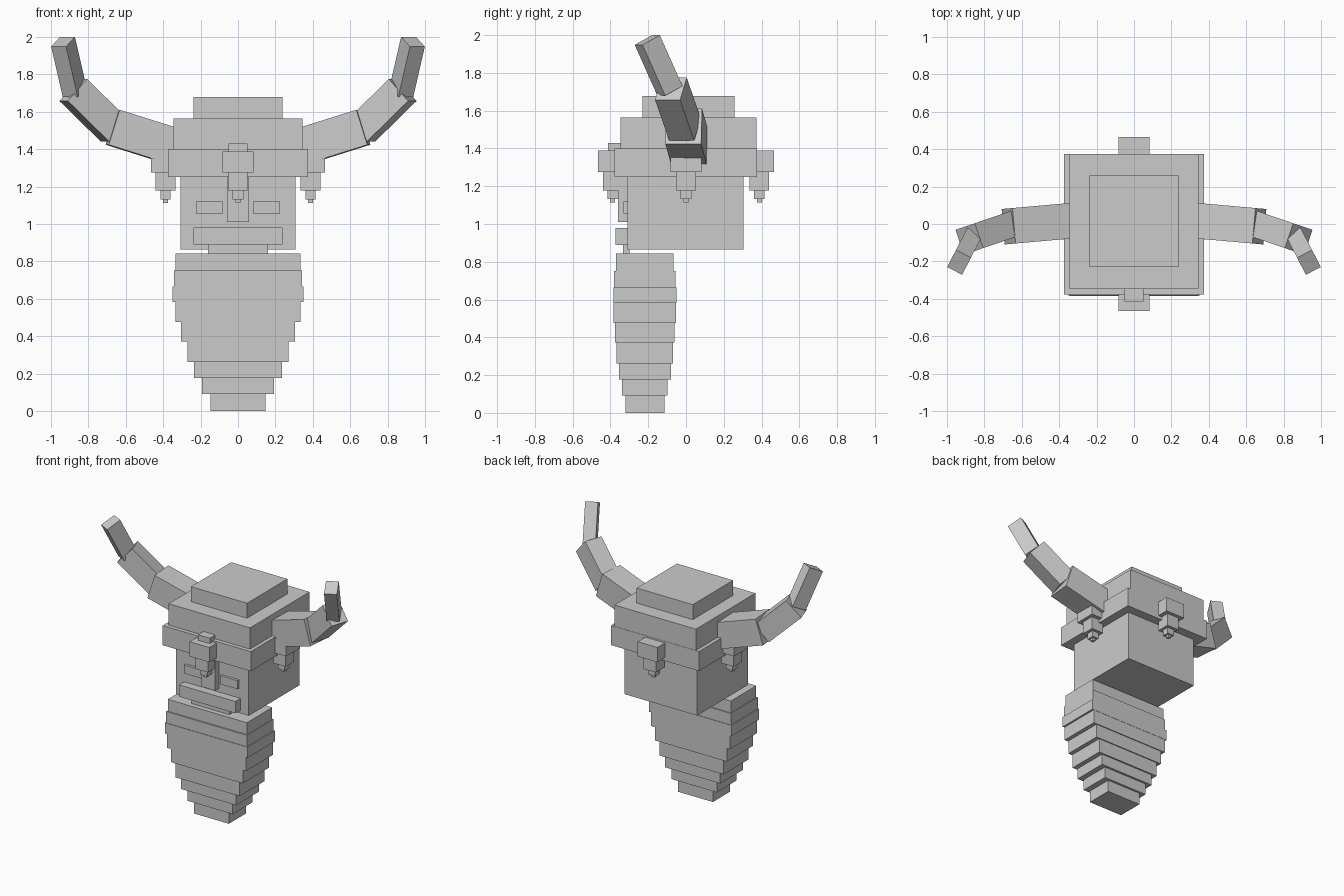
import bpy
from mathutils import Matrix, Vector

old = bpy.data.objects.get("Cube")
if old:
    bpy.data.objects.remove(old, do_unlink=True)

# Single stone colour
stone = bpy.data.materials.new("grey_stone")
stone.use_nodes = True
colour = (0.6, 0.6, 0.6, 1)
stone.diffuse_color = colour
stone.node_tree.nodes["Principled BSDF"].inputs["Base Color"].default_value = colour


def cube(name, matrix):
    bpy.ops.mesh.primitive_cube_add(size=1)
    ob = bpy.context.object
    ob.name = name
    ob.data.transform(matrix)
    ob.data.materials.append(stone)
    return ob


def box(name, x, y, z):
    """Box from its (low, high) limits on each axis."""
    lo, hi = Vector((x[0], y[0], z[0])), Vector((x[1], y[1], z[1]))
    return cube(name, Matrix.Translation((lo + hi) / 2) @ Matrix.Diagonal((*(hi - lo), 1)))


def beam(name, start, end, width, height):
    """Box along a line, kept level across its width."""
    a, b = Vector(start), Vector(end)
    along = (b - a).normalized()
    across = along.cross(Vector((0, 0, 1))).normalized()
    up = across.cross(along)
    turn = Matrix((across, along, up)).transposed().to_4x4()
    size = Matrix.Diagonal((width, (b - a).length, height, 1))
    return cube(name, Matrix.Translation((a + b) / 2) @ turn @ size)


def sym(half):
    return (-half, half)


# Head, band and stacked crown
box("head", sym(0.308), (-0.31, 0.305), (0.865, 1.26))
box("head_band", sym(0.373), (-0.378, 0.375), (1.25, 1.4))
box("crown_block", sym(0.345), (-0.347, 0.373), (1.4, 1.563))
box("crown_cap", sym(0.238), (-0.23, 0.258), (1.563, 1.678))

# Face
box("nose", sym(0.058), (-0.36, -0.3), (1.01, 1.26))
box("mouth", sym(0.238), (-0.372, -0.3), (0.89, 0.98))
box("teeth", sym(0.16), (-0.333, -0.3), (0.843, 0.9))
for side, s in (("left", 1), ("right", -1)):
    box(side + "_eye", sorted((s * 0.08, s * 0.225)), (-0.33, -0.3), (1.055, 1.12))

# Stepped pendants on all four sides: half width, inner, outer, bottom, top
pendant = [
    (0.083, 0.36, 0.466, 1.275, 1.388),
    (0.052, 0.335, 0.44, 1.178, 1.275),
    (0.03, 0.36, 0.415, 1.132, 1.178),
    (0.013, 0.375, 0.402, 1.113, 1.132),
]
for i, (half, inner, outer, low, high) in enumerate(pendant):
    for side, s in (("left", 1), ("right", -1)):
        box(f"{side}_pendant_{i}", sorted((s * inner, s * outer)), sym(half), (low, high))
    for side, s in (("back", 1), ("front", -1)):
        box(f"{side}_pendant_{i}", sym(half), sorted((s * inner, s * outer)), (low, high))
box("front_pendant_clip", sym(0.05), (-0.413, -0.345), (1.37, 1.43))

# Beard of stacked slabs, bottom to top: half width, half depth, top height
slabs = [
    (0.147, 0.103, 0.092), (0.192, 0.12, 0.178), (0.234, 0.138, 0.262),
    (0.271, 0.15, 0.372), (0.304, 0.158, 0.477), (0.335, 0.165, 0.583),
    (0.35, 0.167, 0.665), (0.341, 0.163, 0.752), (0.335, 0.153, 0.843),
]
base = 0
for i, (w, d, top) in enumerate(slabs):
    box(f"beard_slab_{i}", sym(w), (-0.218 - d, -0.218 + d), (base, top))
    base = top

# Horns in three tapering segments
for side, s in (("left", 1), ("right", -1)):
    beam(side + "_horn_root", (s * 0.25, 0.025, 1.385), (s * 0.67, -0.012, 1.517), 0.19, 0.196)
    beam(side + "_horn_middle", (s * 0.66, -0.005, 1.5), (s * 0.88, -0.08, 1.716), 0.14, 0.16)
    beam(side + "_horn_tip", (s * 0.873, -0.085, 1.705), (s * 0.935, -0.205, 1.974), 0.09, 0.115)
